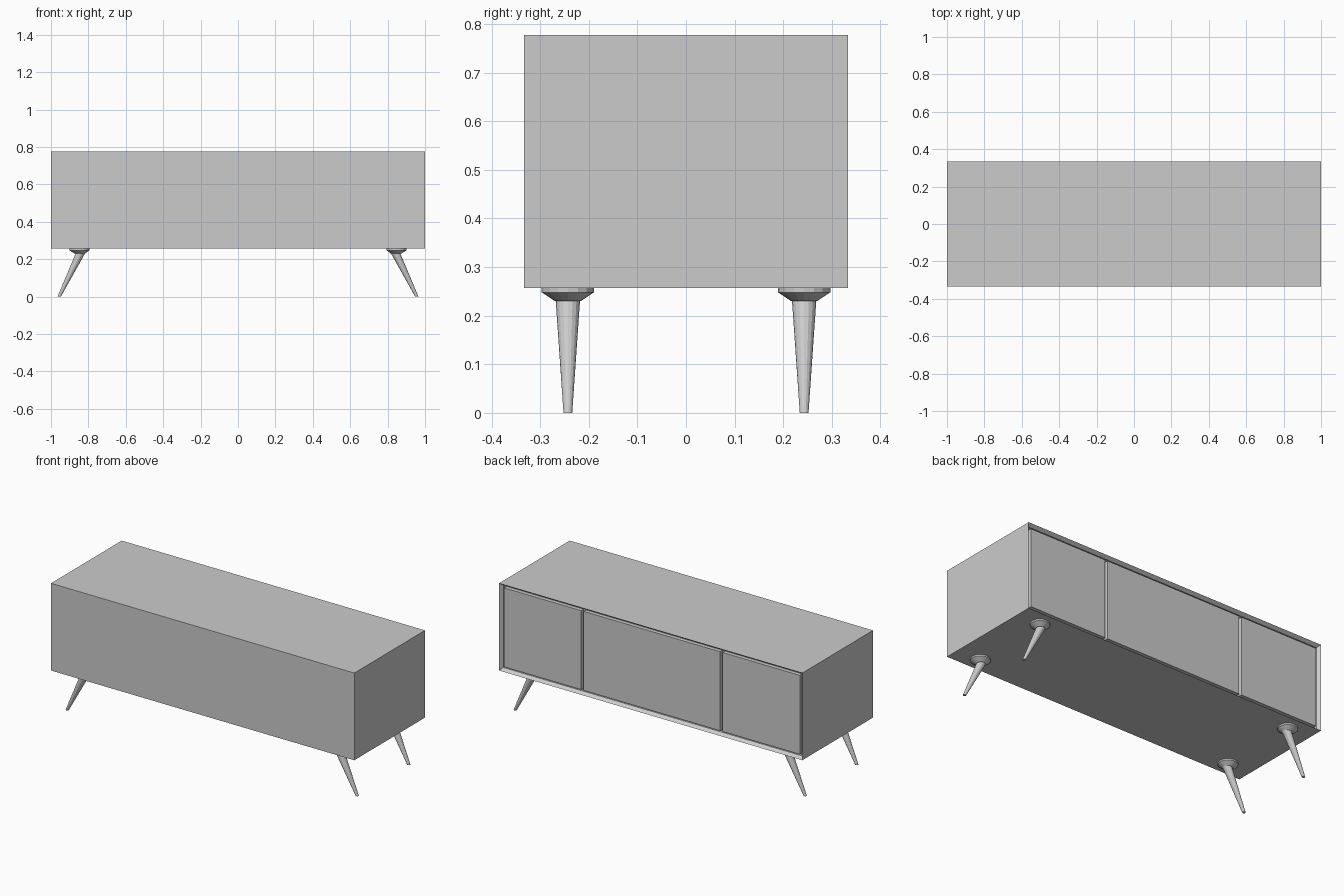
import bpy, bmesh, math

if "Cube" in bpy.data.objects:
    bpy.data.objects.remove(bpy.data.objects["Cube"])

BACK, BOT, TOP = 0.333, 0.257, 0.777


def finish(name, bm):
    bmesh.ops.recalc_face_normals(bm, faces=bm.faces[:])
    mesh = bpy.data.meshes.new(name)
    bm.to_mesh(mesh)
    bm.free()
    obj = bpy.data.objects.new(name, mesh)
    bpy.context.collection.objects.link(obj)
    return obj


def box_mesh(x0, x1, y0, y1, z0, z1):
    bm = bmesh.new()
    bmesh.ops.create_cube(bm, size=1)
    for v in bm.verts:
        v.co = ((x0 + x1) / 2 + v.co.x * (x1 - x0),
                (y0 + y1) / 2 + v.co.y * (y1 - y0),
                (z0 + z1) / 2 + v.co.z * (z1 - z0))
    return bm


def stacked_rings(name, rings, sides=16):
    """Closed round solid through horizontal rings (x, y, z, radius)."""
    bm = bmesh.new()
    loops = [[bm.verts.new((x + r * math.cos(2 * math.pi * i / sides),
                            y + r * math.sin(2 * math.pi * i / sides), z))
              for i in range(sides)] for x, y, z, r in rings]
    for a, b in zip(loops, loops[1:]):
        for i in range(sides):
            j = (i + 1) % sides
            bm.faces.new((a[i], a[j], b[j], b[i]))
    bm.faces.new(loops[0])
    bm.faces.new(loops[-1])
    return finish(name, bm)


# Cabinet: closed box whose door side has a chamfered rim and a recess
bm = box_mesh(-1, 1, -BACK, BACK, BOT, TOP)
bm.normal_update()
face = max(bm.faces, key=lambda f: f.normal.y)
bmesh.ops.inset_region(bm, faces=[face], thickness=0.02, depth=-0.02)
ret = bmesh.ops.extrude_discrete_faces(bm, faces=[face])
for v in ret["faces"][0].verts:
    v.co.y -= 0.015
finish("cabinet_body", bm)

# Three doors set just inside the rim, with narrow gaps between
for name, x0, x1 in (("left_door", -0.975, -0.467),
                     ("middle_door", -0.45, 0.45),
                     ("right_door", 0.467, 0.975)):
    finish(name, box_mesh(x0, x1, BACK - 0.035, BACK - 0.012,
                          BOT + 0.024, TOP - 0.025))

# Splayed tapered legs with round mounting plates
for sx, side in ((-1, "left"), (1, "right")):
    for sy, end in ((-1, "front"), (1, "back")):
        y = 0.243 * sy
        stacked_rings(f"{end}_{side}_leg_plate",
                      [(0.848 * sx, y, BOT, 0.054),
                       (0.848 * sx, y, 0.248, 0.054),
                       (0.846 * sx, y, 0.230, 0.027)])
        stacked_rings(f"{end}_{side}_leg",
                      [(0.843 * sx, y, 0.231, 0.025),
                       (0.956 * sx, y, 0.0, 0.009)])
